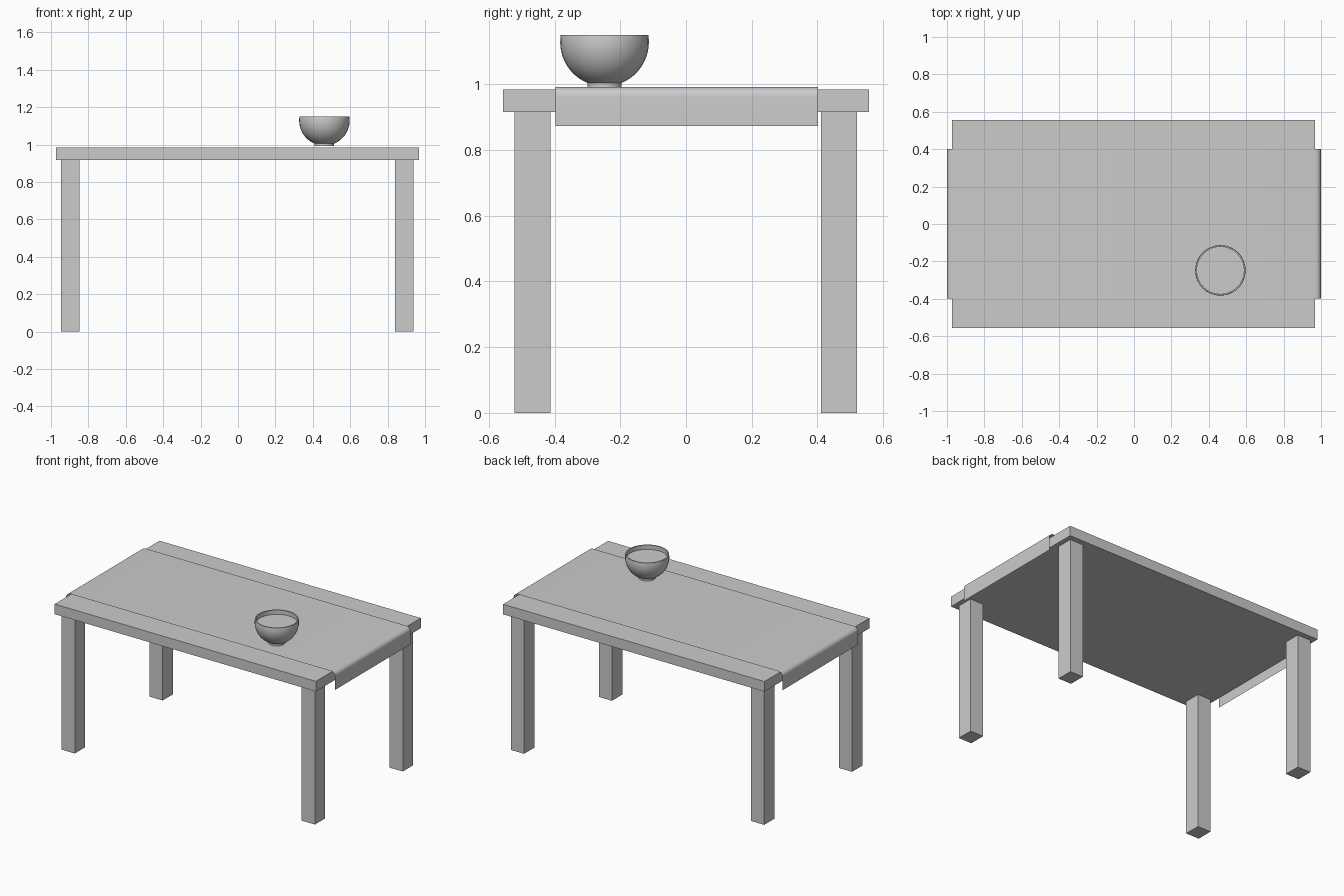
import bpy, bmesh, math

if "Cube" in bpy.data.objects:
    bpy.data.objects.remove(bpy.data.objects["Cube"])


def finish(name, bm, smooth=False):
    mesh = bpy.data.meshes.new(name)
    bm.to_mesh(mesh)
    bm.free()
    obj = bpy.data.objects.new(name, mesh)
    bpy.context.collection.objects.link(obj)
    if smooth:
        bpy.ops.object.select_all(action='DESELECT')
        obj.select_set(True)
        bpy.context.view_layer.objects.active = obj
        bpy.ops.object.shade_smooth_by_angle(angle=math.radians(40))
    return obj


def box(name, x0, x1, y0, y1, z0, z1):
    bm = bmesh.new()
    bmesh.ops.create_cube(bm, size=1)
    bmesh.ops.scale(bm, vec=(x1 - x0, y1 - y0, z1 - z0), verts=bm.verts)
    bmesh.ops.translate(bm, vec=((x0 + x1) / 2, (y0 + y1) / 2, (z0 + z1) / 2), verts=bm.verts)
    return finish(name, bm)


def lathe(name, profile, center, steps=32):
    bm = bmesh.new()
    verts = [bm.verts.new((r, 0, z)) for r, z in profile]
    edges = [bm.edges.new(pair) for pair in zip(verts, verts[1:])]
    bmesh.ops.spin(bm, geom=verts + edges, cent=(0, 0, 0), axis=(0, 0, 1),
                   angle=math.tau, steps=steps)
    bmesh.ops.remove_doubles(bm, verts=bm.verts, dist=1e-5)
    bmesh.ops.recalc_face_normals(bm, faces=bm.faces)
    bmesh.ops.translate(bm, vec=center, verts=bm.verts)
    return finish(name, bm, smooth=True)


# Table top and four legs
TOP_Z, UNDER_Z = 0.984, 0.916
box("table_top", -0.973, 0.969, -0.557, 0.557, UNDER_Z, TOP_Z)
for side, x in (("left", -0.897), ("right", 0.888)):
    for end, y in (("front", -0.467), ("back", 0.466)):
        box(f"{end}_{side}_leg", x - 0.049, x + 0.049, y - 0.055, y + 0.055, 0, UNDER_Z)

# Table runner: a thin sheet with rounded folds over both ends
CLOTH_Z, R, HALF = 0.992, 0.03, 1.0
fold = [(HALF - R + R * math.sin(a), CLOTH_Z - R + R * math.cos(a))
        for a in (math.pi / 2 * i / 8 for i in range(9))]
right = fold + [(HALF, 0.874)]
path = [(-x, z) for x, z in reversed(right)] + right
bm = bmesh.new()
rows = [[bm.verts.new((x, y, z)) for x, z in path] for y in (-0.397, 0.402)]
for i in range(len(path) - 1):
    bm.faces.new((rows[0][i], rows[0][i + 1], rows[1][i + 1], rows[1][i]))
finish("table_runner", bm, smooth=True)

# Bowl: foot ring, round body and thin rim around a level filling
BR, BZ = 0.135, 1.129
a0, a1 = math.acos(0.052 / BR), math.asin((1.151 - BZ) / BR)
body = []
for i in range(15):
    a = -a0 + (a1 + a0) * i / 14
    body.append((BR * math.cos(a), BZ + BR * math.sin(a)))
profile = [(0, CLOTH_Z), (0.052, CLOTH_Z)] + body + [(0.126, 1.151), (0.126, 1.122), (0, 1.122)]
lathe("bowl", profile, (0.462, -0.248, 0))
